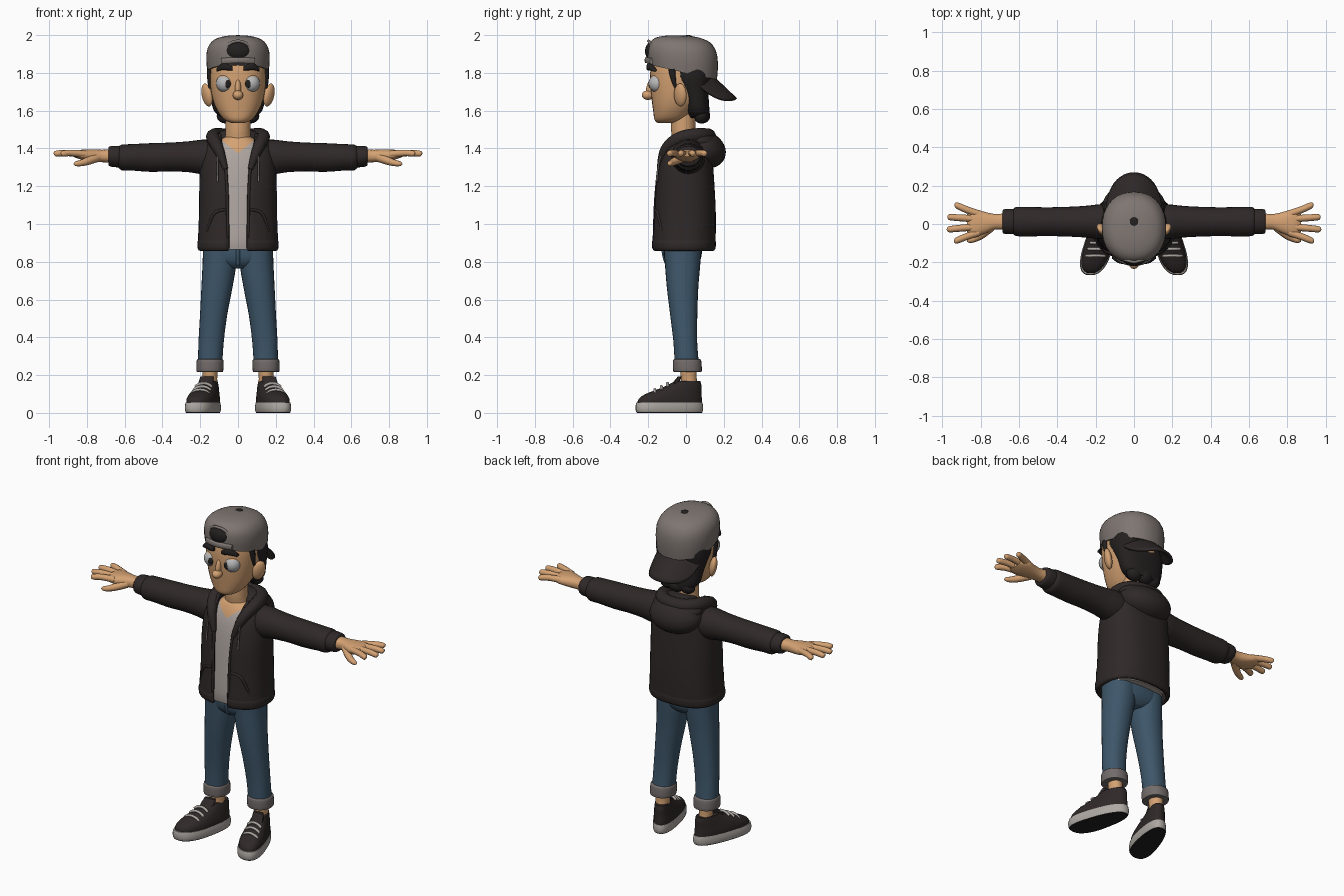
import bpy, bmesh, math
from mathutils import Vector, Matrix


def material(name, r, g, b):
    m = bpy.data.materials.new(name)
    m.diffuse_color = (r, g, b, 1)
    return m


SKIN = material("skin", 0.66, 0.36, 0.17)
JACKET = material("charcoal cloth", 0.028, 0.021, 0.021)
BLACK = material("black hair", 0.017, 0.014, 0.014)
CAP = material("cap grey", 0.21, 0.18, 0.165)
SHIRT = material("shirt grey", 0.43, 0.38, 0.355)
JEANS = material("denim blue", 0.048, 0.095, 0.145)
CUFF = material("cuff grey", 0.17, 0.15, 0.145)
EYE = material("eye white", 0.48, 0.48, 0.48)
RUBBER = material("rubber grey", 0.42, 0.39, 0.36)


def finish(name, bm, mats, rule=None, mirror=False, thick=0, angle=45):
    """Turn a bmesh into a smooth-shaded object, coloured by an optional face rule."""
    me = bpy.data.meshes.new(name)
    if rule:
        bm.normal_update()
        for f in bm.faces:
            f.material_index = rule(f.calc_center_median())
    bm.to_mesh(me)
    bm.free()
    for m in mats:
        me.materials.append(m)
    me.shade_smooth()
    me.set_sharp_from_angle(angle=math.radians(angle))
    ob = bpy.data.objects.new(name, me)
    bpy.context.collection.objects.link(ob)
    if thick:
        mod = ob.modifiers.new("thickness", 'SOLIDIFY')
        mod.thickness, mod.offset = thick, 0
    if mirror:
        ob.modifiers.new("mirror", 'MIRROR')
    return ob


def smooth_rows(rows, k):
    """Catmull-Rom interpolation between section rows."""
    out = []
    for i in range(len(rows) - 1):
        p = [rows[min(max(i + d, 0), len(rows) - 1)] for d in (-1, 0, 1, 2)]
        for j in range(k):
            t = j / k
            out.append([0.5 * (2 * b + (c - a) * t + (2 * a - 5 * b + 4 * c - d) * t * t
                               + (3 * b - a - 3 * c + d) * t ** 3) for a, b, c, d in zip(*p)])
    return out + [list(rows[-1])]


def loft(name, mats, rows, axis='z', n=28, p=2.0, k=3, fn=None, cuts=(), **kw):
    """Rows are (position, centre1, centre2, radius1, radius2[, half front gap])."""
    bm = bmesh.new()
    rings = []
    gapped = len(rows[0]) > 5
    for row in smooth_rows(rows, k):
        t, c1, c2, r1, r2 = row[:5]
        g = math.asin((row[5] / r1) ** (p / 2)) if gapped else 0
        ring = []
        for i in range(n + (1 if gapped else 0)):
            th = g + (2 * math.pi - 2 * g) * i / n
            a, b = math.sin(th), -math.cos(th)
            u = c1 + r1 * math.copysign(abs(a) ** (2 / p), a)
            v = c2 + r2 * math.copysign(abs(b) ** (2 / p), b)
            co = Vector({'z': (u, v, t), 'x': (t, u, v), 'y': (u, t, v)}[axis])
            ring.append(bm.verts.new(fn(co) if fn else co))
        rings.append(ring)
    for lo, hi in zip(rings, rings[1:]):
        for i in range(n):
            j = i + 1 if gapped else (i + 1) % n
            bm.faces.new((lo[i], lo[j], hi[j], hi[i]))
    if not gapped:
        bm.faces.new(rings[0])
        bm.faces.new(rings[-1])
    bmesh.ops.recalc_face_normals(bm, faces=bm.faces)
    for co, no in cuts:
        bmesh.ops.bisect_plane(bm, geom=bm.verts[:] + bm.edges[:] + bm.faces[:],
                               plane_co=co, plane_no=no)
    return finish(name, bm, mats, **kw)


def ball(name, mats, co, r, rot=(0, 0, 0), n=24, **kw):
    bm = bmesh.new()
    m = Matrix.Translation(co)
    for ang, ax in zip(rot, 'XYZ'):
        m = m @ Matrix.Rotation(math.radians(ang), 4, ax)
    bmesh.ops.create_uvsphere(bm, u_segments=n, v_segments=n // 2 + 2, radius=1,
                              matrix=m @ Matrix.Diagonal((*r, 1)))
    return finish(name, bm, mats, **kw)


def tube(name, mat, pts, mirror=False):
    """Round tube through (x, y, z, radius) points."""
    cu = bpy.data.curves.new(name, 'CURVE')
    cu.dimensions, cu.bevel_depth, cu.bevel_resolution = '3D', 1, 3
    cu.use_fill_caps, cu.resolution_u = True, 6
    sp = cu.splines.new('NURBS')
    sp.points.add(len(pts) - 1)
    for q, (x, y, z, r) in zip(sp.points, pts):
        q.co, q.radius = (x, y, z, 1), r
    sp.order_u, sp.use_endpoint_u = 3, True
    tmp = bpy.data.objects.new(name + "_path", cu)
    bpy.context.collection.objects.link(tmp)
    bpy.context.view_layer.update()
    bm = bmesh.new()
    bm.from_mesh(tmp.evaluated_get(bpy.context.evaluated_depsgraph_get()).to_mesh())
    bpy.data.objects.remove(tmp)
    bmesh.ops.remove_doubles(bm, verts=bm.verts, dist=1e-5)
    bmesh.ops.recalc_face_normals(bm, faces=bm.faces)
    return finish(name, bm, [mat], mirror=mirror)


# Head, neck and face
loft("head", [SKIN], [(1.535, 0, -.10, .035, .05), (1.553, 0, -.085, .075, .082),
     (1.60, 0, -.066, .11, .108), (1.66, 0, -.042, .135, .14), (1.74, 0, -.03, .149, .16),
     (1.82, 0, -.02, .153, .168), (1.90, 0, -.02, .14, .15)], p=2.3)
loft("neck", [SKIN], [(1.36, 0, .0, .10, .09), (1.44, 0, -.005, .072, .068),
     (1.50, 0, -.015, .066, .064), (1.62, 0, -.01, .068, .066)])
ball("nose", [SKIN], (0, -.202, 1.682), (.028, .032, .025))
ball("nose_bridge", [SKIN], (0, -.186, 1.72), (.016, .024, .05), rot=(-12, 0, 0))
ball("ear", [SKIN], (.164, -.03, 1.683), (.022, .038, .062), rot=(0, 12, -35), mirror=True)
ball("eye", [EYE, SKIN], (.07, -.152, 1.745), (.046, .046, .048), n=32, mirror=True,
     rule=lambda c: int(c.z > 1.779))
ball("pupil", [BLACK], (.056, -.191, 1.742), (.018, .008, .021), mirror=True)
loft("eyebrow", [BLACK], [(.028, -.193, 1.823, .012, .010), (.05, -.196, 1.83, .014, .017),
     (.085, -.188, 1.832, .014, .017), (.115, -.168, 1.815, .012, .008)], 'x', n=12, p=3, mirror=True)

# Hair below the cap
loft("hair", [BLACK], [(1.56, 0, .07, .085, .05), (1.60, 0, .062, .128, .062),
     (1.67, 0, .052, .145, .068), (1.73, 0, .035, .156, .09), (1.78, 0, .02, .162, .12),
     (1.86, 0, .01, .155, .13)], p=2.4)
for i in (-1, 0, 1):
    ball("nape_curl", [BLACK], (i * .065, .092 - .012 * abs(i), 1.572), (.048, .036, .04), rot=(-20, 0, 0))
tube("sideburn", BLACK, [(.147, -.075, 1.82, .018), (.15, -.07, 1.77, .016), (.15, -.055, 1.72, .006)], True)

# Backward cap with opening, strap, button and visor
loft("cap_crown", [CAP], [(1.80, 0, -.018, .162, .182), (1.87, 0, -.018, .168, .187),
     (1.93, 0, -.018, .160, .178), (1.972, 0, -.018, .128, .145), (1.992, 0, -.015, .07, .08),
     (1.996, 0, -.01, .02, .02)], p=2.2, n=36,
     fn=lambda c: Vector((c.x, c.y, c.z - (.22 - .8 * (c.z - 1.8)) * c.y)))
ball("cap_opening", [BLACK], (0, -.172, 1.915), (.07, .045, .054))
arch = [(.08 * math.cos(a), -.2 + .022 * abs(math.cos(a)), 1.885 + .085 * math.sin(a), .008)
        for a in [math.pi * i / 8 for i in range(9)]]
tube("cap_opening_rim", CAP, arch)
loft("cap_strap", [CAP], [(-.09, -.178, 1.862, .012, .016), (-.045, -.198, 1.866, .014, .016),
     (0, -.205, 1.867, .014, .016), (.045, -.198, 1.866, .014, .016),
     (.09, -.178, 1.862, .012, .016)], 'x', n=12, p=4)
ball("cap_button", [BLACK], (0, .01, 1.992), (.024, .024, .008))
bm = bmesh.new()
grid = []
for u in range(7):
    ring = []
    for i in range(21):
        a = math.radians(-90 + 9 * i)
        x = (.13 + .013 * u / 6) * math.sin(a)
        y = .02 + (.115 + .13 * u / 6) * math.cos(a) ** .75 if abs(i - 10) < 10 else .02
        ring.append(bm.verts.new((x, y, 1.775 - .95 * (y - .145) - 5.8 * x * x)))
    grid.append(ring)
for lo, hi in zip(grid, grid[1:]):
    for i in range(20):
        q = [lo[i], lo[i + 1], hi[i + 1], hi[i]]
        bm.faces.new(q)
bmesh.ops.remove_doubles(bm, verts=bm.verts, dist=.0005)
bmesh.ops.recalc_face_normals(bm, faces=bm.faces)
finish("cap_visor", bm, [JACKET], thick=.014)

# Shirt with a V neck showing skin
loft("shirt", [SHIRT, SKIN], [(.865, 0, -.012, .175, .135), (.92, 0, -.012, .18, .142),
     (1.05, 0, -.008, .18, .14), (1.2, 0, -.006, .18, .132), (1.32, 0, -.004, .17, .12),
     (1.39, 0, -.002, .145, .105), (1.44, 0, 0, .10, .085), (1.46, 0, 0, .07, .07)], p=2.4,
     cuts=[((0, 0, 1.375), (.8, 0, -1)), ((0, 0, 1.375), (-.8, 0, -1))],
     rule=lambda c: int(c.y < 0 and c.z > 1.375 + .8 * abs(c.x)))

# Open jacket with hem, sleeves and hood
loft("jacket", [JACKET], [(.86, 0, -.012, .195, .15, .05), (.885, 0, -.012, .207, .16, .05),
     (.925, 0, -.011, .205, .161, .05), (1.05, 0, -.006, .2, .157, .052),
     (1.2, 0, -.006, .198, .15, .055), (1.3, 0, -.002, .195, .139, .06),
     (1.37, 0, .004, .185, .128, .072), (1.43, 0, .012, .16, .11, .085),
     (1.475, 0, .02, .12, .085, .09)], p=2.5, n=40, thick=.014)
loft("jacket_hem", [JACKET], [(.862, 0, -.012, .204, .158, .052), (.875, 0, -.012, .211, .165, .052),
     (.905, 0, -.012, .211, .166, .052), (.916, 0, -.011, .205, .16, .052)], p=2.5, n=40, thick=.008)
loft("sleeve", [JACKET], [(.10, .012, 1.355, .085, .085), (.18, .012, 1.355, .09, .092),
     (.26, .012, 1.356, .082, .082), (.36, .012, 1.355, .077, .076), (.46, .012, 1.352, .075, .076),
     (.56, .012, 1.353, .077, .07), (.615, .013, 1.352, .075, .068), (.635, .013, 1.355, .06, .052)],
     'x', mirror=True)
loft("sleeve_cuff", [JACKET], [(.622, .013, 1.357, .06, .05), (.63, .013, 1.357, .066, .057),
     (.675, .013, 1.358, .064, .054), (.686, .013, 1.36, .056, .046)], 'x', mirror=True)
ball("hood_pouch", [JACKET], (0, .092, 1.395), (.165, .122, .098), rot=(-22, 0, 0), n=32)
ball("hood_fold", [JACKET], (0, .075, 1.44), (.158, .105, .062), rot=(-12, 0, 0), n=32)
half = [(.066, -.140, 1.29, .014), (.088, -.128, 1.36, .024), (.115, -.09, 1.42, .033),
        (.137, -.02, 1.462, .038), (.118, .075, 1.47, .04), (.05, .12, 1.465, .04)]
tube("hood_rim", JACKET, half + [(-x, y, z, r) for x, y, z, r in reversed(half)])
tube("drawstring", CUFF, [(.107, -.135, 1.36, .005), (.108, -.15, 1.30, .005), (.108, -.155, 1.225, .006)], True)
tube("zipper_edge", JACKET, [(.054, -.17, .87, .008), (.054, -.166, 1.05, .008),
     (.058, -.157, 1.2, .008), (.064, -.145, 1.29, .008)], True)
tube("pocket_welt", JACKET, [(.17, -.115, .93, .008), (.15, -.142, 1.02, .008),
     (.115, -.155, 1.075, .008), (.065, -.164, 1.075, .007)], True)

# Hands
loft("palm", [SKIN], [(.66, .012, 1.36, .045, .036), (.72, .012, 1.36, .040, .033),
     (.77, .007, 1.362, .054, .033), (.82, .005, 1.366, .07, .028), (.85, .005, 1.368, .066, .021),
     (.87, .005, 1.368, .045, .012)], 'x', p=2.3, mirror=True)
for nm, y0, x1, y1 in (("little", .052, .935, .098), ("ring", .026, .972, .036),
                       ("middle", -.014, .975, -.028), ("index", -.045, .938, -.088)):
    ym = (y0 + y1) / 2
    xm = (.82 + x1) / 2
    tube(nm + "_finger", SKIN, [(.81, y0, 1.37, .019), (xm, ym, 1.378, .018),
         (x1 - .012, y1, 1.373, .017), (x1 - .002, y1, 1.371, .012), (x1, y1, 1.37, .003)], True)
tube("thumb", SKIN, [(.745, -.015, 1.352, .024), (.79, -.055, 1.335, .022), (.83, -.078, 1.322, .017),
     (.862, -.088, 1.318, .014), (.87, -.09, 1.317, .003)], True)

# Jeans with turned-up cuffs, ankles
loft("jeans_hips", [JEANS], [(.765, 0, -.018, .05, .06), (.79, 0, -.018, .14, .085),
     (.83, 0, -.018, .18, .1), (.91, 0, -.016, .182, .105)], p=2.4)
loft("jeans_leg", [JEANS], [(.25, .148, .005, .064, .064), (.38, .142, -.004, .067, .063),
     (.52, .129, -.012, .072, .072), (.66, .112, -.018, .082, .083), (.78, .099, -.018, .089, .093),
     (.88, .095, -.018, .09, .1)], p=2.2, mirror=True)
tube("jeans_fly", JEANS, [(0, -.12, .88, .012), (0, -.118, .83, .012), (0, -.1, .785, .01)])
loft("jeans_cuff", [CUFF], [(.217, .149, .008, .066, .07), (.224, .149, .008, .071, .076),
     (.274, .148, .006, .071, .075), (.284, .148, .006, .066, .069)], p=2.2, mirror=True)
loft("ankle", [SKIN], [(.12, .145, .02, .04, .045), (.18, .148, .015, .038, .042),
     (.26, .148, .01, .042, .046)], mirror=True)


# Shoes, splayed outward and wider at the toe
def splay(c):
    d = c.y + .09
    return Vector((.18 + c.x * (1 - .9 * d) - .27 * d, c.y, c.z))


loft("shoe_sole", [RUBBER, BLACK], [(0, 0, -.088, .07, .172), (.012, 0, -.088, .075, .178),
     (.035, 0, -.088, .076, .179), (.055, 0, -.088, .072, .175)], p=2.5, n=36, k=2, fn=splay,
     rule=lambda c: int(c.z < .008), mirror=True)
loft("shoe_upper", [JACKET], [(.045, 0, -.086, .071, .172), (.075, 0, -.083, .071, .167),
     (.10, 0, -.066, .066, .148), (.122, 0, -.038, .06, .12), (.145, 0, -.01, .053, .092),
     (.168, 0, .008, .046, .068)], p=2.4, n=36, fn=splay, mirror=True)
loft("shoe_tongue", [JACKET], [(.13, 0, -.07, .038, .022), (.16, 0, -.052, .04, .018),
     (.192, 0, -.034, .036, .01)], p=3, n=16, fn=splay, mirror=True)
for y, z in ((-.165, .121), (-.13, .138), (-.098, .155)):
    pts = []
    for x, dz in ((-.044, -.018), (-.025, .002), (.025, .002), (.044, -.018)):
        c = splay(Vector((x, y, z + dz)))
        pts.append((c.x, c.y, c.z, .008))
    tube("shoe_lace", RUBBER, pts, True)
